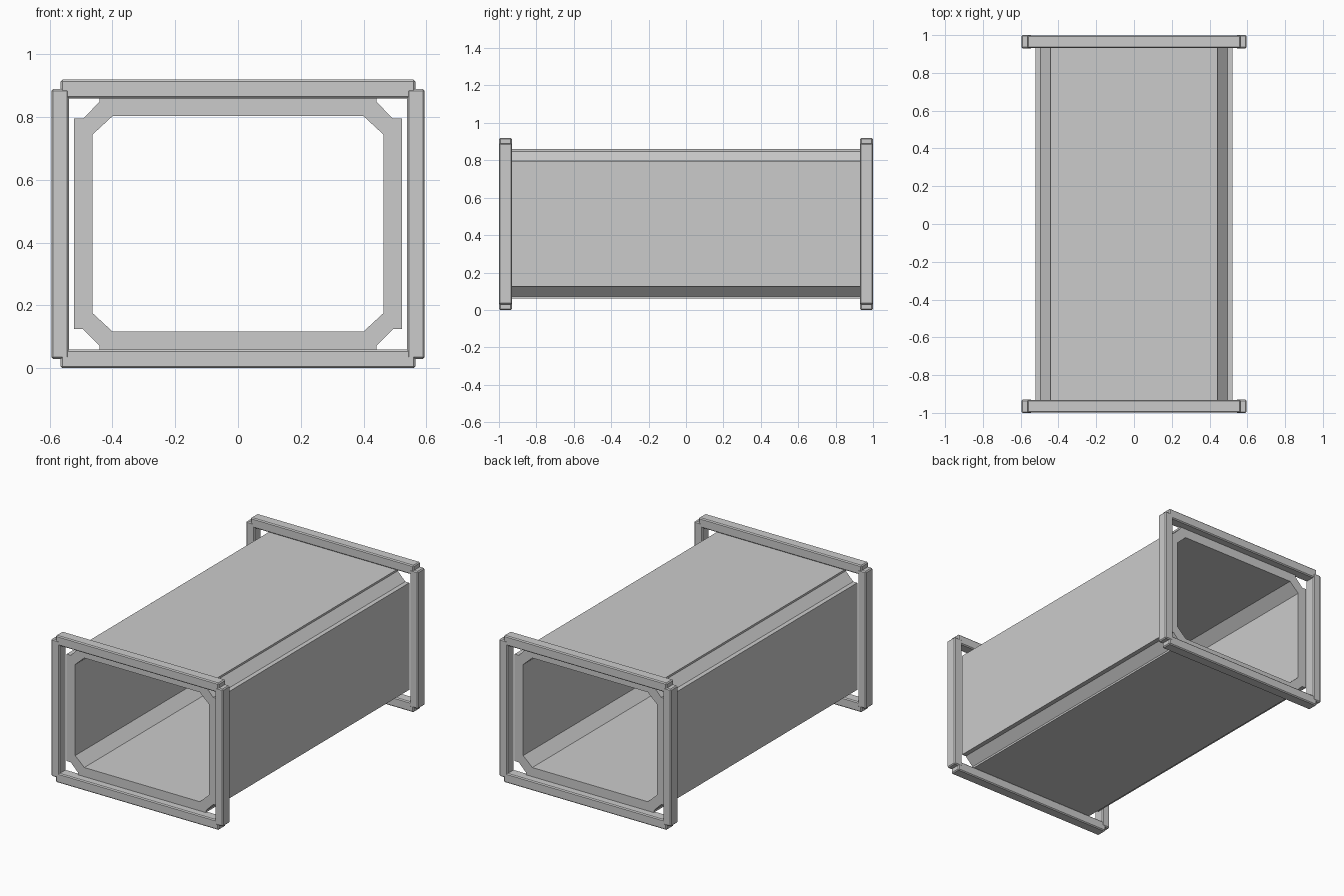
import bpy
import bmesh

cube = bpy.data.objects.get("Cube")
if cube:
    bpy.data.objects.remove(cube, do_unlink=True)

grey = bpy.data.materials.new("light_grey")
grey.use_nodes = True
grey.diffuse_color = (0.6, 0.6, 0.6, 1)
grey.node_tree.nodes["Principled BSDF"].inputs["Base Color"].default_value = (0.6, 0.6, 0.6, 1)

MID_Z = 0.46
DUCT_END = 0.95


def add_object(name, bm):
    bmesh.ops.recalc_face_normals(bm, faces=bm.faces)
    mesh = bpy.data.meshes.new(name)
    bm.to_mesh(mesh)
    bm.free()
    mesh.materials.append(grey)
    obj = bpy.data.objects.new(name, mesh)
    bpy.context.collection.objects.link(obj)
    return obj


def bar(name, centre, size):
    """Square bar with narrow chamfered edges."""
    bm = bmesh.new()
    bmesh.ops.create_cube(bm, size=1)
    bmesh.ops.scale(bm, vec=size, verts=bm.verts)
    bmesh.ops.translate(bm, vec=centre, verts=bm.verts)
    obj = add_object(name, bm)
    chamfer = obj.modifiers.new("chamfer", "BEVEL")
    chamfer.width = 0.006
    chamfer.segments = 1


def ring(corner):
    """Mirror one corner profile into a closed outline around the duct."""
    back = corner[::-1]
    points = list(corner)
    points += [(x, -z) for x, z in back]
    points += [(-x, -z) for x, z in corner]
    points += [(-x, z) for x, z in back]
    return points


# Duct: stepped outer corners, plain chamfered opening inside
outer = ring([(0.442, 0.4), (0.442, 0.388), (0.494, 0.335), (0.522, 0.335)])
inner = ring([(0.4, 0.343), (0.4, 0.343), (0.463, 0.285), (0.463, 0.285)])
bm = bmesh.new()
loops = [[bm.verts.new((x, y, z + MID_Z)) for x, z in outline]
         for outline, y in ((outer, -DUCT_END), (outer, DUCT_END),
                            (inner, DUCT_END), (inner, -DUCT_END))]
count = len(outer)
for k in range(4):
    a, b = loops[k], loops[(k + 1) % 4]
    for i in range(count):
        j = (i + 1) % count
        bm.faces.new((a[i], a[j], b[j], b[i]))
bmesh.ops.remove_doubles(bm, verts=bm.verts, dist=0.0001)
add_object("duct", bm)

# Rectangular frame at each end
for end, y in (("front", -0.965), ("back", 0.965)):
    for side, x in (("right", -0.567), ("left", 0.567)):
        bar(f"{end}_{side}_post", (x, y, MID_Z), (0.056, 0.07, 0.86))
    for level, z in (("bottom", 0.03), ("top", 0.89)):
        bar(f"{end}_{level}_rail", (0, y, z), (1.13, 0.068, 0.06))
